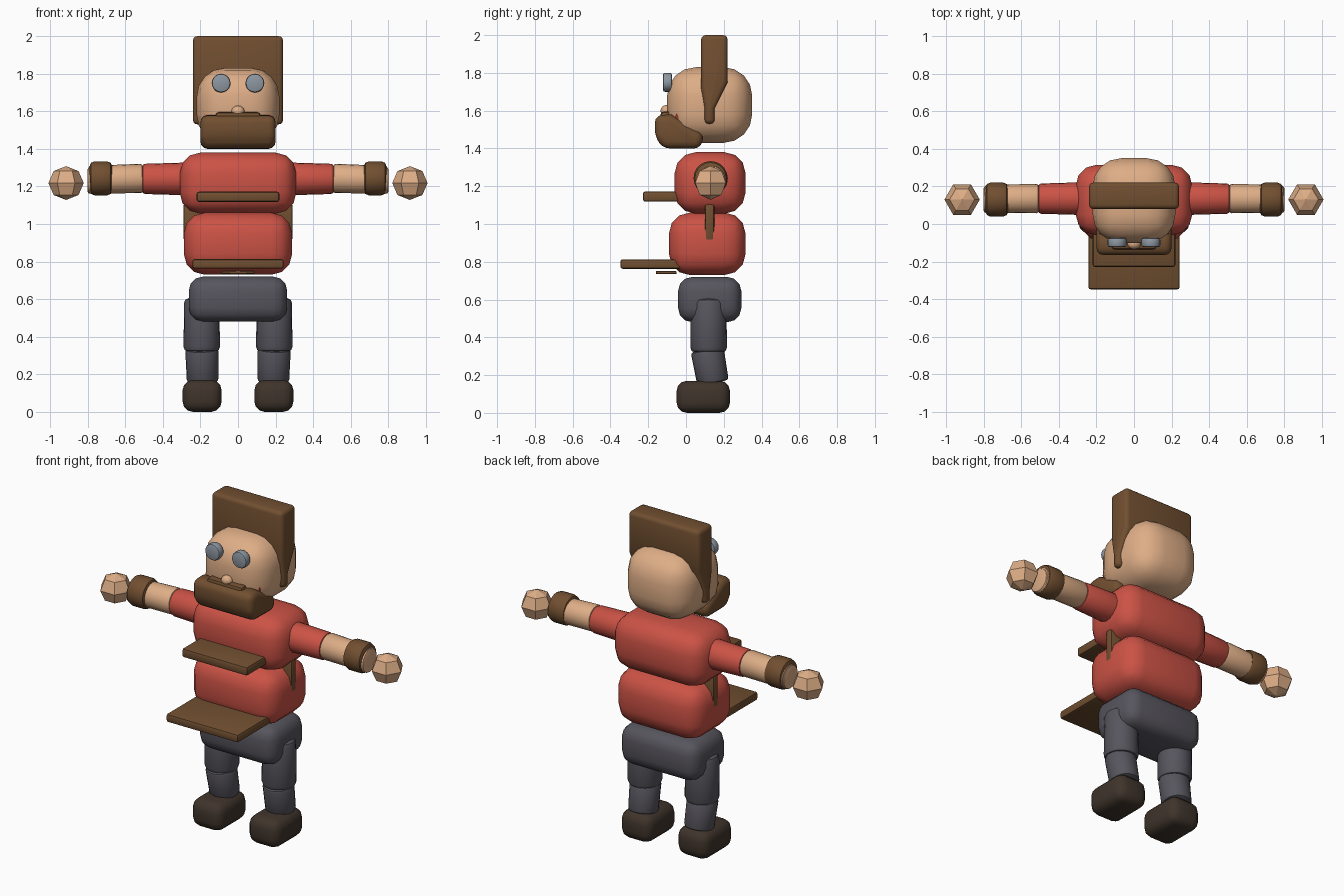
import bpy, bmesh, math
from mathutils import Matrix, Vector

if "Cube" in bpy.data.objects:
    bpy.data.objects.remove(bpy.data.objects["Cube"])


def material(name, rgb):
    m = bpy.data.materials.new(name)
    m.diffuse_color = (*rgb, 1)
    m.use_nodes = True
    m.node_tree.nodes["Principled BSDF"].inputs["Base Color"].default_value = m.diffuse_color
    return m


SKIN = material("skin", (0.73, 0.42, 0.24))
RED = material("red cloth", (0.60, 0.085, 0.06))
BROWN = material("brown", (0.165, 0.078, 0.03))
TROUSER = material("grey trousers", (0.095, 0.09, 0.11))
SHOE = material("dark shoe", (0.05, 0.034, 0.024))
GREY = material("eye grey", (0.27, 0.31, 0.36))


def finish(name, bm, mat, bevel=0, segs=3, smooth=True):
    bmesh.ops.recalc_face_normals(bm, faces=bm.faces)
    if bevel:
        sharp = [e for e in bm.edges if e.calc_face_angle(0) > 0.6]
        bmesh.ops.bevel(bm, geom=sharp, offset=bevel, segments=segs,
                        profile=0.5, affect='EDGES', clamp_overlap=True)
    me = bpy.data.meshes.new(name)
    bm.to_mesh(me)
    bm.free()
    me.materials.append(mat)
    ob = bpy.data.objects.new(name, me)
    bpy.context.collection.objects.link(ob)
    if smooth:
        bpy.ops.object.select_all(action='DESELECT')
        ob.select_set(True)
        bpy.context.view_layer.objects.active = ob
        bpy.ops.object.shade_smooth_by_angle(angle=math.radians(40))
    return ob


def box(name, x, y, z, mat, bevel, segs=3):
    """Rounded box from (min, max) ranges."""
    bm = bmesh.new()
    bmesh.ops.create_cube(bm, size=1)
    for v in bm.verts:
        v.co = Vector([(a + b) / 2 + c * (b - a) for (a, b), c in zip((x, y, z), v.co)])
    return finish(name, bm, mat, bevel, segs)


def rod(name, p, q, r1, r2, mat, bevel=0.015, sides=20):
    """Rounded cylinder between two points."""
    p, q = Vector(p), Vector(q)
    bm = bmesh.new()
    bmesh.ops.create_cone(bm, cap_ends=True, segments=sides, radius1=r1, radius2=r2,
                          depth=(q - p).length)
    rot = Vector((0, 0, 1)).rotation_difference(q - p).to_matrix().to_4x4()
    bm.transform(Matrix.Translation((p + q) / 2) @ rot)
    return finish(name, bm, mat, bevel, 2)


def ball(name, c, size, mat, u, v, smooth, turn=0):
    bm = bmesh.new()
    bmesh.ops.create_uvsphere(bm, u_segments=u, v_segments=v, radius=1)
    bm.transform(Matrix.Translation(c) @ Matrix.Diagonal((*size, 1)) @ Matrix.Rotation(turn, 4, 'Z'))
    return finish(name, bm, mat, smooth=smooth)


def side_profile(name, pts, half, mat, bevel, segs=3):
    """Extrude a (y, z) outline across x."""
    bm = bmesh.new()
    f = bm.faces.new([bm.verts.new((-half, y, z)) for y, z in pts])
    ext = bmesh.ops.extrude_face_region(bm, geom=[f])
    for v in ext['geom']:
        if isinstance(v, bmesh.types.BMVert):
            v.co.x = half
    return finish(name, bm, mat, bevel, segs)


# Head, hair, beard and face
box("head", (-0.22, 0.22), (-0.10, 0.35), (1.43, 1.83), SKIN, 0.15, 4)
side_profile("hair", [(0.08, 2.0), (0.22, 2.0), (0.22, 1.75), (0.152, 1.61), (0.152, 1.53),
                      (0.098, 1.53), (0.098, 1.61), (0.08, 1.72)], 0.24, BROWN, 0.024)
side_profile("beard", [(-0.165, 1.575), (-0.08, 1.58), (0.095, 1.48), (0.08, 1.40),
                       (-0.12, 1.40), (-0.165, 1.46)], 0.2, BROWN, 0.04)
box("moustache", (-0.12, 0.12), (-0.135, -0.07), (1.555, 1.595), BROWN, 0.017, 2)
ball("nose", (0, -0.105, 1.60), (0.035, 0.03, 0.03), SKIN, 12, 8, True)

# Body
box("chest", (-0.31, 0.31), (-0.06, 0.315), (1.055, 1.38), RED, 0.11)
box("belly", (-0.288, 0.288), (-0.09, 0.315), (0.73, 1.06), RED, 0.11)
box("hips", (-0.262, 0.262), (-0.042, 0.293), (0.48, 0.72), TROUSER, 0.075)

# Plates and belt
box("side_strap", (-0.29, 0.29), (0.10, 0.15), (0.91, 1.11), BROWN, 0.012, 2)
box("upper_plate", (-0.22, 0.22), (-0.228, 0.10), (1.118, 1.172), BROWN, 0.012, 2)
box("lower_plate", (-0.243, 0.243), (-0.348, 0.18), (0.763, 0.813), BROWN, 0.012, 2)
box("buckle", (-0.088, 0.088), (-0.16, -0.05), (0.734, 0.752), BROWN, 0.004, 1)

# Mirrored parts
for s, side in ((-1, "left"), (1, "right")):
    rod(side + "_eye", (s * 0.09, -0.075, 1.75), (s * 0.09, -0.122, 1.75), 0.05, 0.05, GREY, 0.01)
    ball(side + "_cheek_mark", (s * 0.172, -0.046, 1.57), (0.012, 0.012, 0.032), RED, 6, 4, False)
    # Arm
    rod(side + "_sleeve", (s * 0.18, 0.135, 1.24), (s * 0.51, 0.135, 1.24), 0.09, 0.08, RED)
    rod(side + "_forearm", (s * 0.505, 0.135, 1.243), (s * 0.795, 0.135, 1.235), 0.078, 0.074, SKIN)
    rod(side + "_cuff", (s * 0.67, 0.13, 1.243), (s * 0.79, 0.13, 1.243), 0.09, 0.09, BROWN, 0.025)
    rod(side + "_wrist", (s * 0.74, 0.13, 1.232), (s * 0.80, 0.13, 1.232), 0.074, 0.07, SKIN, 0.01)
    ball(side + "_hand", (s * 0.915, 0.13, 1.218), (0.094, 0.094, 0.09), SKIN, 6, 4, False,
         math.radians(30))
    # Leg
    rod(side + "_thigh", (s * 0.193, 0.12, 0.32), (s * 0.193, 0.12, 0.605), 0.097, 0.094, TROUSER, 0.025)
    rod(side + "_shin", (s * 0.188, 0.143, 0.16), (s * 0.193, 0.112, 0.335), 0.084, 0.088, TROUSER)
    x = sorted((s * 0.087, s * 0.295))
    box(side + "_shoe", x, (-0.05, 0.233), (0.0, 0.17), SHOE, 0.055)
